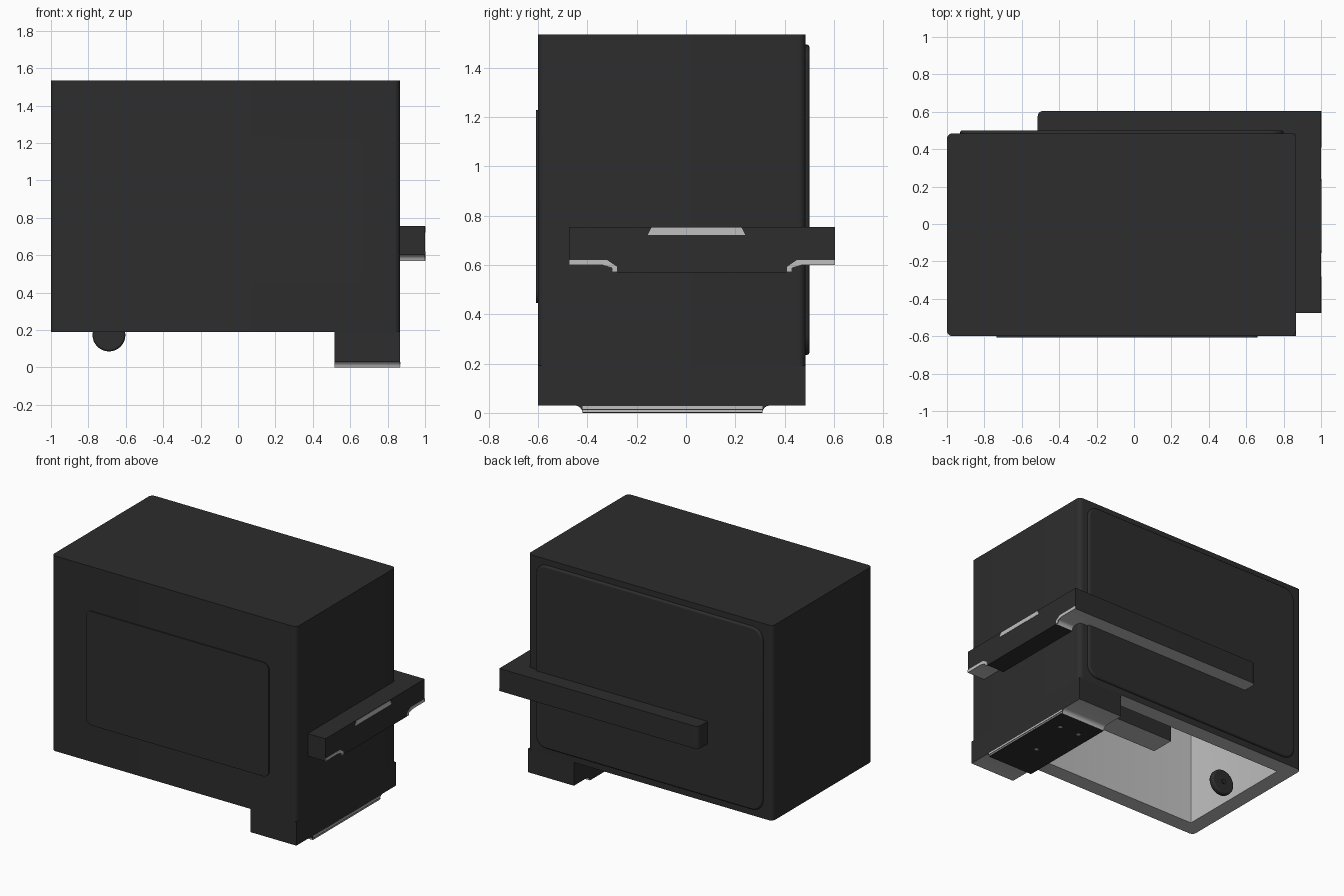
import bpy, bmesh, math
from mathutils import Vector

if "Cube" in bpy.data.objects:
    bpy.data.objects.remove(bpy.data.objects["Cube"])


def material(name, v):
    m = bpy.data.materials.new(name)
    m.diffuse_color = (v, v, v, 1)
    m.use_nodes = True
    m.node_tree.nodes["Principled BSDF"].inputs["Base Color"].default_value = m.diffuse_color
    return m


DARK = material("charcoal", 0.026)
LIGHT = material("light_grey", 0.52)


def finish(name, bm, rule=None, flip_fix=True):
    """Turn a bmesh into an object; rule(face) true = light grey."""
    if flip_fix:
        bmesh.ops.recalc_face_normals(bm, faces=bm.faces)
    bm.normal_update()
    for f in bm.faces:
        f.material_index = int(bool(rule and rule(f)))
    me = bpy.data.meshes.new(name)
    bm.to_mesh(me)
    bm.free()
    me.materials.append(DARK)
    me.materials.append(LIGHT)
    ob = bpy.data.objects.new(name, me)
    bpy.context.collection.objects.link(ob)
    bpy.ops.object.select_all(action='DESELECT')
    ob.select_set(True)
    bpy.context.view_layer.objects.active = ob
    bpy.ops.object.shade_smooth_by_angle(angle=math.radians(30))
    return ob


def prism_bm(pts, axis, a, b):
    """Extrude a 2D outline along an axis from a to b."""
    place = {'x': lambda p, t: (t, p[0], p[1]),
             'y': lambda p, t: (p[0], t, p[1]),
             'z': lambda p, t: (p[0], p[1], t)}[axis]
    bm = bmesh.new()
    lo = [bm.verts.new(place(p, a)) for p in pts]
    hi = [bm.verts.new(place(p, b)) for p in pts]
    n = len(pts)
    bm.faces.new(lo)
    bm.faces.new(hi[::-1])
    for i in range(n):
        j = (i + 1) % n
        bm.faces.new((lo[j], lo[i], hi[i], hi[j]))
    return bm


def prism(name, pts, axis, a, b, rule=None):
    return finish(name, prism_bm(pts, axis, a, b), rule)


def rounded(x0, x1, y0, y1, r, seg=6):
    out = []
    for cx, cy, s in ((x1 - r, y1 - r, 0), (x0 + r, y1 - r, 90),
                      (x0 + r, y0 + r, 180), (x1 - r, y0 + r, 270)):
        for i in range(seg + 1):
            t = math.radians(s + 90 * i / seg)
            out.append((cx + r * math.cos(t), cy + r * math.sin(t)))
    return out


def rect(x0, x1, y0, y1):
    return [(x0, y0), (x1, y0), (x1, y1), (x0, y1)]


def stepped(y0, y1, b0, b1, top, shelf, low):
    """Side outline with a curved step down to a lower middle part."""
    r = shelf - low
    steps = [i / 4 * math.pi / 2 for i in range(5)]
    left = [(b0 - r + r * math.sin(t), low + r * math.cos(t)) for t in steps]
    right = [(b1 + r - r * math.sin(t), low + r * math.cos(t)) for t in steps]
    return [(y0, top), (y0, shelf)] + left + right[::-1] + [(y1, shelf), (y1, top)]


# hollow body, open underneath, light inside and on the rim
bm = prism_bm(rounded(-1, 0.865, -0.6, 0.485, 0.03), 'z', 0.19, 1.535)
bmesh.ops.recalc_face_normals(bm, faces=bm.faces)
bm.normal_update()
under = min(bm.faces, key=lambda f: f.calc_center_median().z)
bmesh.ops.delete(bm, geom=[under], context='FACES_ONLY')
outer = [e for e in bm.edges if e.is_boundary]
inner_pts = rounded(-0.89, 0.755, -0.49, 0.375, 0.004)
rings = [[bm.verts.new((x, y, z)) for x, y in inner_pts] for z in (0.19, 1.43)]
n = len(inner_pts)
start = [min((v for e in outer for v in e.verts),
             key=lambda v: (v.co - Vector((x, y, 0.19))).length)
         for x, y in rounded(-1, 0.865, -0.6, 0.485, 0.03)]
for lo, hi in ((start, rings[0]), (rings[0], rings[1])):
    for i in range(n):
        j = (i + 1) % n
        bm.faces.new((lo[i], lo[j], hi[j], hi[i]))
bm.faces.new(rings[1])


def inside(f):
    c = f.calc_center_median()
    return (-0.95 < c.x < 0.82 and -0.55 < c.y < 0.43 and c.z < 1.5) or f.normal.z < -0.5


finish("body", bm, inside)

# front and back panels
prism("front_panel", rounded(-0.735, 0.66, 0.445, 1.23, 0.045), 'y', -0.608, -0.598)
back = prism("back_panel", rounded(-0.93, 0.80, 0.235, 1.495, 0.08), 'y', 0.47, 0.501)
bev = back.modifiers.new("soft_edge", 'BEVEL')
bev.width, bev.segments, bev.limit_method = 0.012, 3, 'ANGLE'

# plinth with lower middle part
prism("plinth", stepped(-0.6, 0.485, -0.42, 0.31, 0.192, 0.03, 0.0), 'x', 0.515, 0.865,
      lambda f: f.normal.z < -0.05 and f.calc_center_median().z > 0.002)
for i, (z0, z1) in enumerate(((0.004, 0.011), (0.016, 0.028))):
    prism(f"plinth_stripe_{i}", rect(-0.42, 0.31, z0, z1), 'x', 0.863, 0.868, lambda f: True)
for i, (x, y) in enumerate(((0.76, 0.167), (0.61, 0.17), (0.695, -0.15))):
    prism(f"plinth_screw_{i}", rounded(x - .013, x + .013, y - .013, y + .013, .0129, 3),
          'z', -0.001, 0.004, lambda f: True)

# wraparound bar: right side and back
prism("side_bar", stepped(-0.475, 0.605, -0.28, 0.41, 0.755, 0.60, 0.57), 'x', 0.86, 1.0,
      lambda f: f.normal.z < -0.05 and f.calc_center_median().z > 0.572)
prism("back_bar", rounded(-0.515, -0.3, 0.40, 0.605, 0.03)[7:14]
      + [(-0.515, 0.48), (0.861, 0.48), (0.861, 0.605)], 'z', 0.60, 0.755,
      lambda f: f.normal.z < -0.5)

# light trim on the side bar
prism("bar_top_trim", [(-0.155, 0.722), (0.24, 0.722), (0.225, 0.752), (-0.14, 0.752)],
      'x', 0.996, 1.002, lambda f: True)
for i, (end, mid, tip) in enumerate(((-0.475, -0.32, -0.28), (0.605, 0.45, 0.41))):
    s = 0.02 if tip > end else -0.02
    prism(f"bar_end_trim_{i}", [(end, 0.60), (end, 0.62), (mid, 0.62), (tip, 0.593),
                                (tip, 0.572), (tip - s, 0.572), (tip - s, 0.588),
                                (mid - s, 0.60)], 'x', 0.996, 1.002, lambda f: True)

# block inside the opening, light underneath
prism("inner_block", rect(-0.12, 0.6, 0.06, 0.23), 'z', 0.195, 0.42,
      lambda f: f.normal.z < -0.5)


# wheel with small hub
def disc(name, r, y0, y1):
    pts = [(-0.69 + r * math.cos(i * math.pi / 16), 0.173 + r * math.sin(i * math.pi / 16))
           for i in range(32)]
    return prism(name, pts, 'y', y0, y1)


wheel = disc("wheel", 0.088, 0.035, 0.075)
wb = wheel.modifiers.new("soft_edge", 'BEVEL')
wb.width, wb.segments, wb.limit_method = 0.01, 2, 'ANGLE'
disc("wheel_hub", 0.016, 0.028, 0.082)
